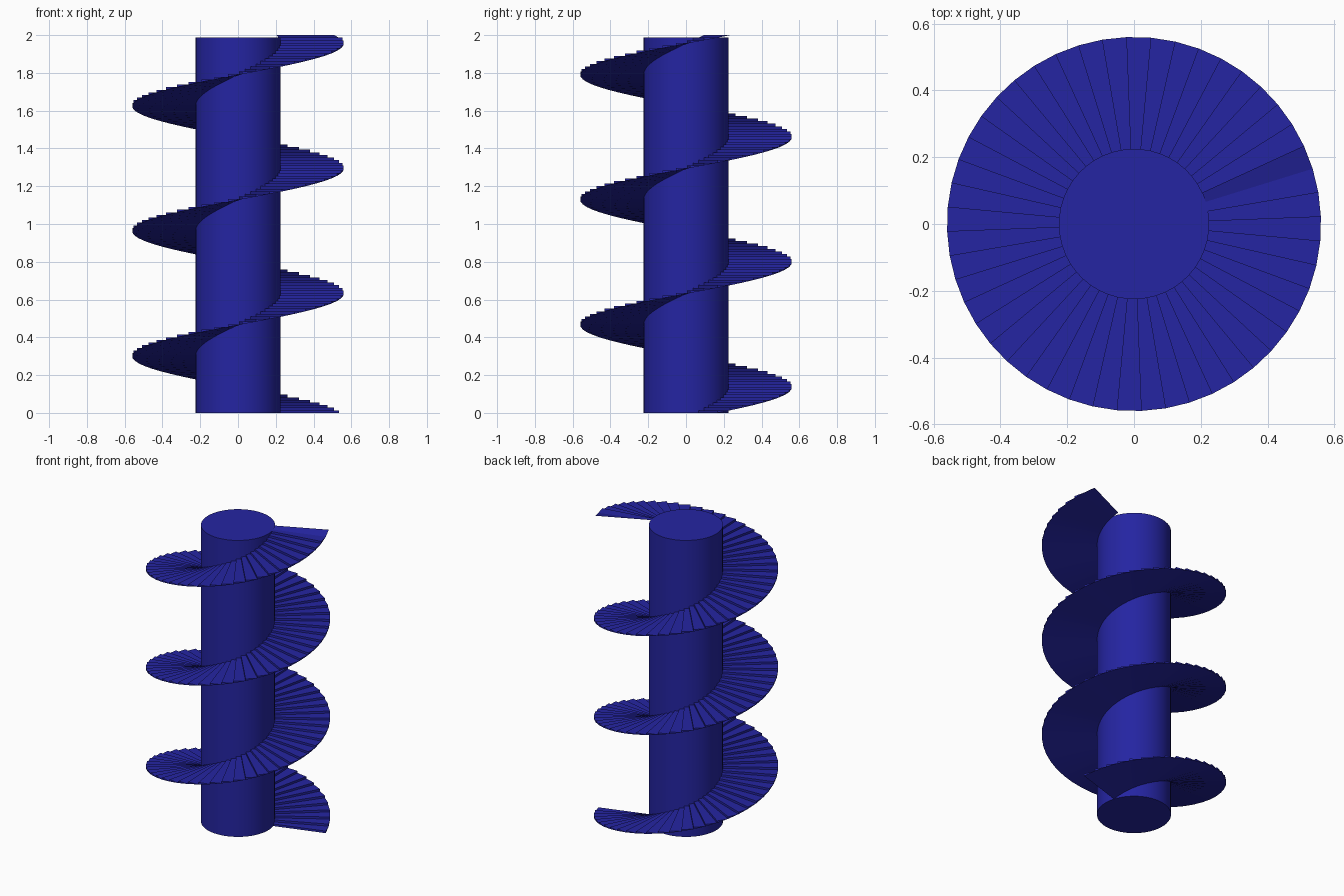
import bpy
import bmesh
from math import cos, sin, radians

old = bpy.data.objects.get("Cube")
if old:
    bpy.data.objects.remove(old, do_unlink=True)

STEPS = 144                    # three turns of 48 steps
RISE = 2 / (STEPS + 1)
TURN = radians(7.5)
START = radians(17.2)
INNER, OUTER = 0.225, 0.56

blue = bpy.data.materials.new("deep_blue")
blue.use_nodes = True
COLOUR = (0.018, 0.018, 0.36, 1)
blue.diffuse_color = COLOUR
blue.node_tree.nodes["Principled BSDF"].inputs["Base Color"].default_value = COLOUR


def point(bm, radius, i, level):
    a = START + i * TURN
    return bm.verts.new((radius * cos(a), radius * sin(a), level * RISE))


def finish(bm, name):
    mesh = bpy.data.meshes.new(name)
    bm.to_mesh(mesh)
    bm.free()
    obj = bpy.data.objects.new(name, mesh)
    bpy.context.collection.objects.link(obj)
    mesh.materials.append(blue)
    bpy.ops.object.select_all(action='DESELECT')
    obj.select_set(True)
    bpy.context.view_layer.objects.active = obj
    bpy.ops.object.shade_smooth_by_angle(angle=radians(30))


# Central column
bm = bmesh.new()
rings = [[point(bm, INNER, i, level) for i in range(48)] for level in (0, STEPS)]
bm.faces.new(rings[0][::-1])
bm.faces.new(rings[1])
for i in range(48):
    j = (i + 1) % 48
    bm.faces.new((rings[0][i], rings[0][j], rings[1][j], rings[1][i]))
finish(bm, "column")

# Steps: riser, flat tread and triangular outer end
bm = bmesh.new()
for k in range(STEPS):
    low_in, low_out = point(bm, INNER, k, k), point(bm, OUTER, k, k)
    top_in, top_out = point(bm, INNER, k, k + 1), point(bm, OUTER, k, k + 1)
    end_in, end_out = point(bm, INNER, k + 1, k + 1), point(bm, OUTER, k + 1, k + 1)
    bm.faces.new((low_in, low_out, top_out, top_in))
    bm.faces.new((top_in, top_out, end_out, end_in))
    bm.faces.new((low_out, end_out, top_out))
finish(bm, "steps")

# Smooth spiral underside, running one segment past the last tread
bm = bmesh.new()
pairs = [(point(bm, INNER, k, k), point(bm, OUTER, k, k)) for k in range(STEPS + 2)]
for (a, b), (c, d) in zip(pairs, pairs[1:]):
    bm.faces.new((a, c, d, b))
finish(bm, "spiral_underside")
